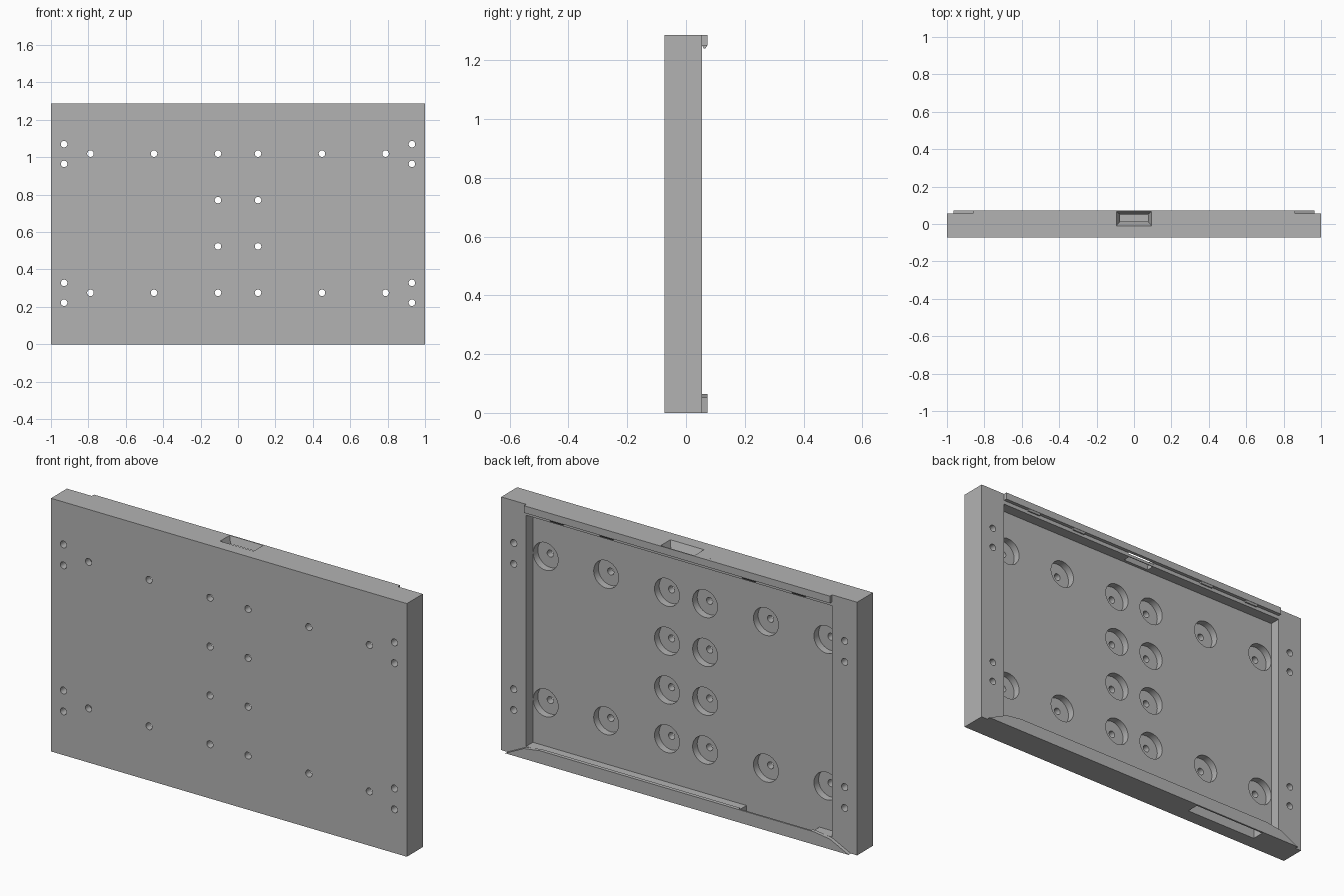
import bpy, bmesh
from math import radians
from mathutils import Matrix, Vector

if "Cube" in bpy.data.objects:
    bpy.data.objects.remove(bpy.data.objects["Cube"], do_unlink=True)

GREY = bpy.data.materials.new("plain grey")
GREY.use_nodes = True
GREY.diffuse_color = (0.45, 0.45, 0.45, 1)
GREY.node_tree.nodes["Principled BSDF"].inputs["Base Color"].default_value = GREY.diffuse_color

HEIGHT, FRONT, FLOOR, BACK, LIP = 1.286, -0.073, 0.0, 0.055, 0.073
INNER, WALL, EDGE = 0.86, 0.056, 0.001


def add_box(bm, x, y, z):
    size = Vector((x[1] - x[0], y[1] - y[0], z[1] - z[0]))
    mid = Vector((sum(x), sum(y), sum(z))) / 2
    bmesh.ops.create_cube(bm, size=1, matrix=Matrix.Translation(mid) @ Matrix.Diagonal(size).to_4x4())


def add_cylinder(bm, x, z, radius, y):
    place = Matrix.Translation((x, sum(y) / 2, z)) @ Matrix.Rotation(radians(90), 4, "X")
    bmesh.ops.create_cone(bm, cap_ends=True, segments=32, radius1=radius, radius2=radius,
                          depth=y[1] - y[0], matrix=place)


def add_prism(bm, outline, offset):
    face = bm.faces.new([bm.verts.new(p) for p in outline])
    ext = bmesh.ops.extrude_face_region(bm, geom=[face])
    verts = [v for v in ext["geom"] if isinstance(v, bmesh.types.BMVert)]
    bmesh.ops.translate(bm, verts=verts, vec=offset)
    return verts


def finish(name, bm):
    bmesh.ops.recalc_face_normals(bm, faces=bm.faces)
    mesh = bpy.data.meshes.new(name)
    bm.to_mesh(mesh)
    bm.free()
    mesh.materials.append(GREY)
    obj = bpy.data.objects.new(name, mesh)
    bpy.context.collection.objects.link(obj)
    return obj


def cut(obj, cutter):
    cutter.hide_render = True
    mod = obj.modifiers.new("cut", "BOOLEAN")
    mod.operation, mod.solver, mod.object = "DIFFERENCE", "EXACT", cutter
    bpy.context.view_layer.update()
    obj.data = bpy.data.meshes.new_from_object(obj.evaluated_get(bpy.context.evaluated_depsgraph_get()))
    obj.modifiers.clear()
    bpy.data.objects.remove(cutter, do_unlink=True)


# Tray body with its shallow back pocket
bm = bmesh.new()
add_box(bm, (-1, 1), (FRONT, BACK), (0, HEIGHT))
body = finish("tray_body", bm)
bm = bmesh.new()
add_box(bm, (-INNER, INNER), (FLOOR, 0.2), (WALL, HEIGHT - WALL))
cut(body, finish("pocket_cutter", bm))

# Round counterbores in the pocket floor, then the screw holes
rows = (0.275, 0.523, 0.771, 1.019)
spots = [(0.107, z) for z in rows] + [(x, z) for x in (0.449, 0.789) for z in (rows[0], rows[-1])]
rail_spots = [(0.93, z) for z in (0.222, 0.328, 0.964, 1.07)]
bores, holes = bmesh.new(), bmesh.new()
for side in (-1, 1):
    for x, z in spots:
        add_cylinder(bores, side * x, z, 0.07, (-0.037, 0.02))
    for x, z in spots + rail_spots:
        add_cylinder(holes, side * x, z, 0.0175, (-0.2, 0.2))
cut(body, finish("bore_cutter", bores))
cut(body, finish("hole_cutter", holes))

# Top lip along the back edge
bm = bmesh.new()
add_box(bm, (-INNER, INNER), (BACK - EDGE, LIP), (1.25, HEIGHT))
top_lip = finish("top_lip", bm)

# Bottom lip with tapered ends
half = ((0.965, 0), (INNER, 0.052), (0.77, 0.065))
bm = bmesh.new()
outline = [(x, BACK - EDGE, z) for x, z in half] + [(-x, BACK - EDGE, z) for x, z in reversed(half)]
add_prism(bm, outline, (0, LIP - BACK + EDGE, 0))
bottom_lip = finish("bottom_lip", bm)

# Tapered finger slot through the top, and a long slot through the bottom
for part in (body, top_lip):
    bm = bmesh.new()
    rect = [(x, y, HEIGHT + EDGE) for x, y in ((-0.095, -0.01), (0.095, -0.01), (0.095, 0.068), (-0.095, 0.068))]
    low = add_prism(bm, rect, (0, 0, -WALL - 0.01))
    for v in low:
        v.co.x *= 0.74
        v.co.y = 0.018 if v.co.y < 0 else 0.048
    cut(part, finish("finger_cutter", bm))
for part in (body, bottom_lip):
    bm = bmesh.new()
    add_box(bm, (-0.75, -0.34), (FLOOR, 0.064), (-0.02, WALL + 0.02))
    cut(part, finish("slot_cutter", bm))

# Small wedge catches under the top lip
for i, x in enumerate((-0.68, -0.4, 0.4, 0.68)):
    bm = bmesh.new()
    wedge = [(x - 0.036, y, z) for y, z in ((BACK, 1.251), (0.06, 1.241), (0.066, 1.241), (LIP, 1.251))]
    add_prism(bm, wedge, (0.072, 0, 0))
    finish(f"catch_{i + 1}", bm)

# Smooth round walls, sharp edges
bpy.ops.object.select_all(action="DESELECT")
body.select_set(True)
bpy.context.view_layer.objects.active = body
bpy.ops.object.shade_smooth_by_angle(angle=radians(30))
